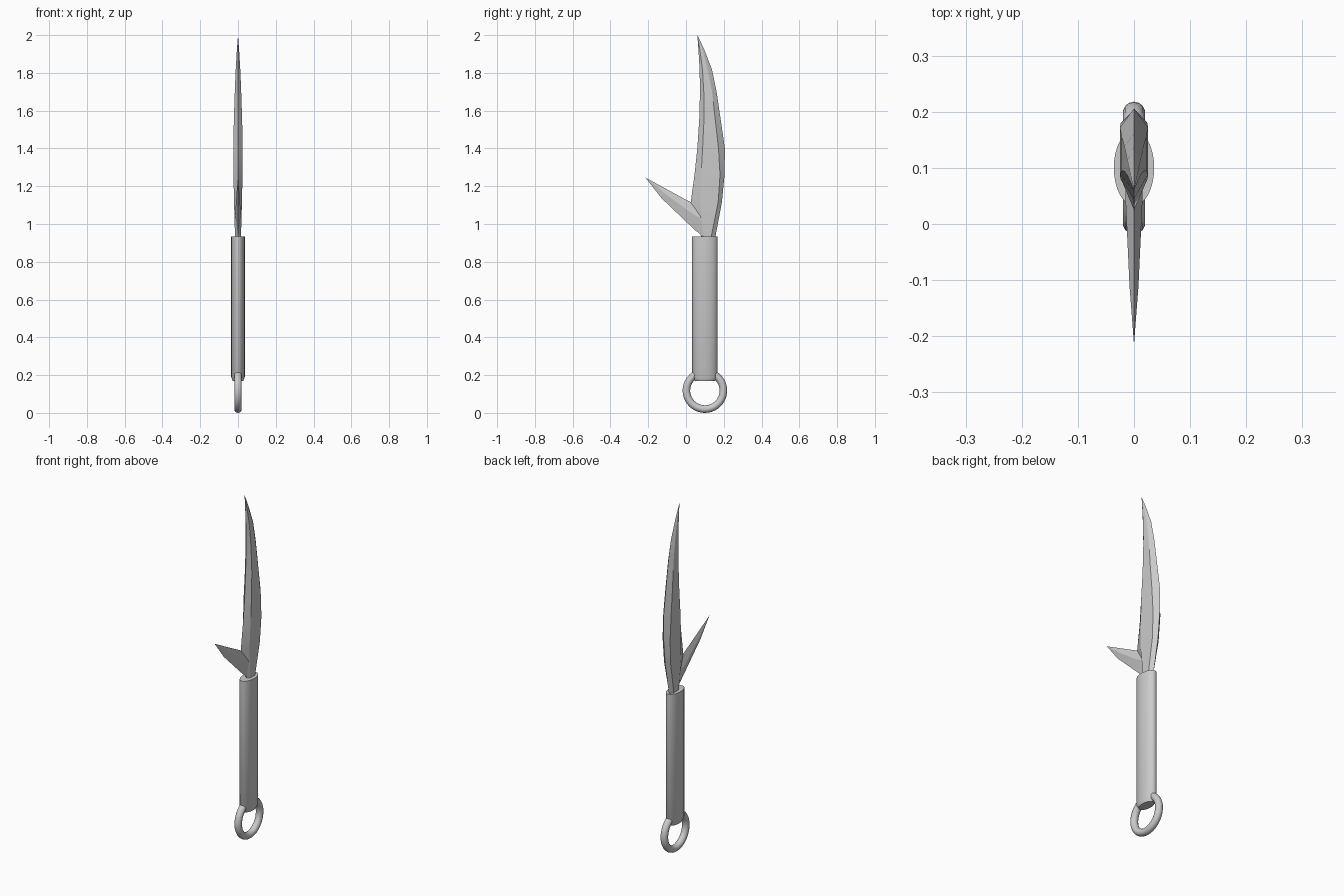
import bpy, bmesh, math

cube = bpy.data.objects.get("Cube")
if cube:
    bpy.data.objects.remove(cube, do_unlink=True)

steel = bpy.data.materials.new("grey_steel")
steel.use_nodes = True
GREY = (0.6, 0.6, 0.6, 1)
steel.diffuse_color = GREY
steel.node_tree.nodes["Principled BSDF"].inputs["Base Color"].default_value = GREY


def finish(obj, angle):
    """Give an object its material and shading."""
    obj.data.materials.clear()
    obj.data.materials.append(steel)
    bpy.ops.object.select_all(action='DESELECT')
    obj.select_set(True)
    bpy.context.view_layer.objects.active = obj
    bpy.ops.object.shade_smooth_by_angle(angle=math.radians(angle))


def loft(name, rings, angle):
    """Skin a list of closed rings and cap both ends."""
    bm = bmesh.new()
    loops = [[bm.verts.new(p) for p in ring] for ring in rings]
    n = len(loops[0])
    for a, b in zip(loops, loops[1:]):
        for i in range(n):
            j = (i + 1) % n
            bm.faces.new((a[i], a[j], b[j], b[i]))
    bm.faces.new(loops[0][::-1])
    bm.faces.new(loops[-1])
    bmesh.ops.remove_doubles(bm, verts=bm.verts, dist=0.0002)
    bmesh.ops.recalc_face_normals(bm, faces=bm.faces)
    mesh = bpy.data.meshes.new(name)
    bm.to_mesh(mesh)
    bm.free()
    obj = bpy.data.objects.new(name, mesh)
    bpy.context.collection.objects.link(obj)
    finish(obj, angle)


MID_Y = 0.1


def ellipse(rx, ry, z, n=32):
    turns = [2 * math.pi * i / n for i in range(n)]
    return [(rx * math.cos(t), MID_Y + ry * math.sin(t), z) for t in turns]


# Oval handle with a chamfered lower end
loft("handle", [ellipse(0.028, 0.053, 0.17), ellipse(0.036, 0.067, 0.19),
                ellipse(0.036, 0.067, 0.935)], 40)

# Ring through the lower end of the handle
bpy.ops.mesh.primitive_torus_add(
    major_radius=0.098, minor_radius=0.02, major_segments=40, minor_segments=14,
    location=(0, MID_Y, 0.118), rotation=(0, math.pi / 2, 0))
ring = bpy.context.object
ring.name = ring.data.name = "pommel_ring"
finish(ring, 60)


# Curved blade: height, cutting edge, front ridge, back ridge, spine, half thickness
def blade_section(z, edge, front, back, spine, half):
    return [(0, edge, z), (half, front, z), (half, back, z),
            (0, spine, z), (-half, back, z), (-half, front, z)]


sections = [
    (0.90, 0.085, 0.095, 0.13, 0.150, 0.014),
    (0.94, 0.078, 0.090, 0.135, 0.157, 0.016),
    (1.115, 0.025, 0.075, 0.170, 0.190, 0.021),
    (1.26, 0.045, 0.080, 0.180, 0.204, 0.024),
    (1.40, 0.060, 0.088, 0.172, 0.206, 0.025),
    (1.55, 0.070, 0.095, 0.155, 0.184, 0.022),
    (1.70, 0.074, 0.094, 0.138, 0.162, 0.017),
    (1.82, 0.072, 0.087, 0.114, 0.137, 0.012),
    (1.92, 0.066, 0.074, 0.088, 0.098, 0.006),
    (2.00, 0.060, 0.060, 0.061, 0.061, 0.0001),
]
loft("blade", [blade_section(*s) for s in sections], 20)


# Forward prong: top edge, middle and bottom edge as (y, z), and half thickness
def prong_section(top, mid, low, half):
    return [(0, *top), (half, *mid), (0, *low), (-half, *mid)]


loft("prong", [
    prong_section((0.09, 1.08), (0.10, 1.02), (0.10, 0.93), 0.015),
    prong_section((0.025, 1.115), (0.04, 1.05), (0.05, 0.965), 0.015),
    prong_section((-0.10, 1.183), (-0.11, 1.16), (-0.13, 1.137), 0.008),
    prong_section((-0.215, 1.246), (-0.215, 1.246), (-0.215, 1.246), 0),
], 20)
